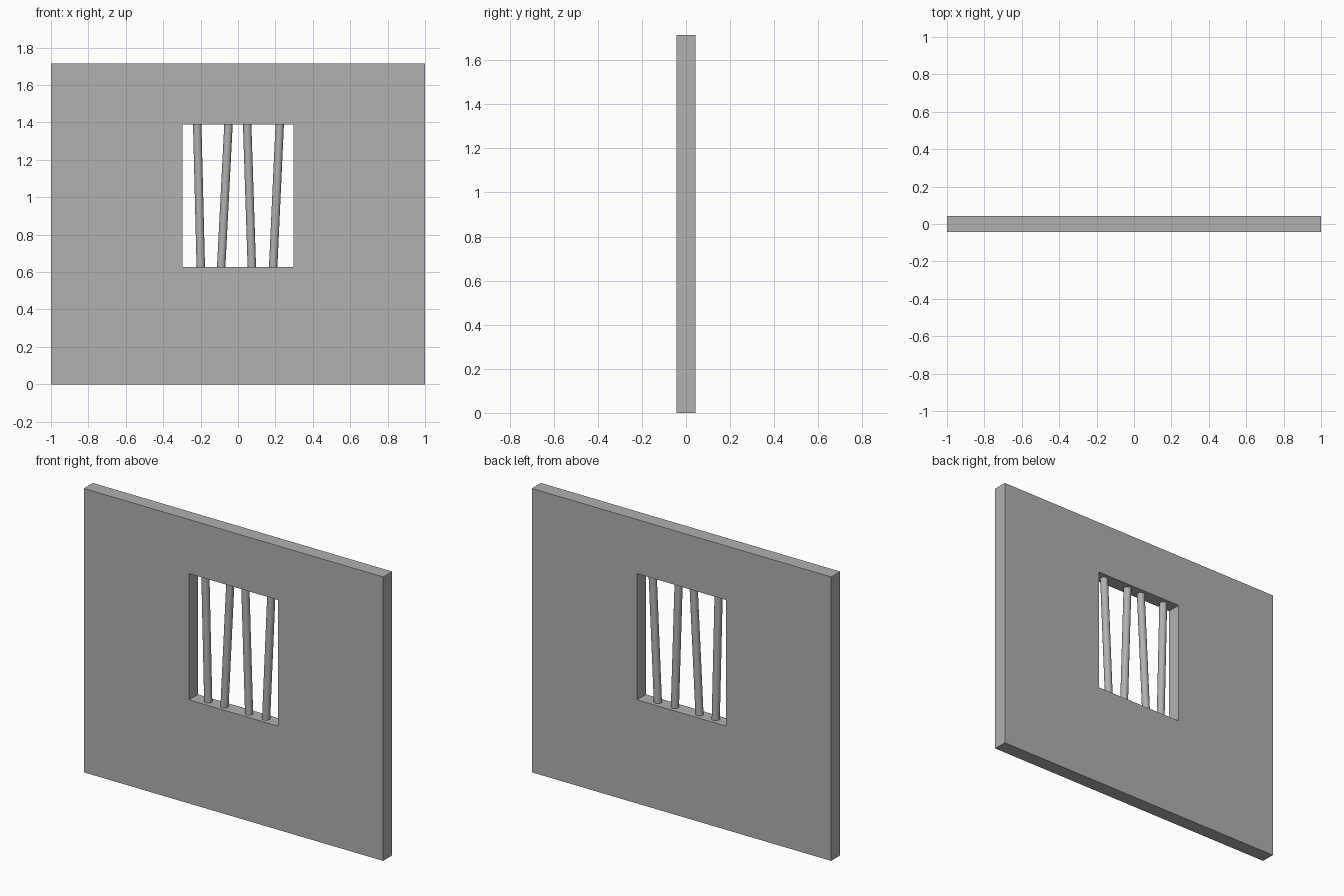
import bpy, bmesh
from mathutils import Vector

if "Cube" in bpy.data.objects:
    bpy.data.objects.remove(bpy.data.objects["Cube"])

HALF_T = 0.043
Z_LOW, Z_HIGH = 0.626, 1.388
BAR_R = 0.0225

# Dark grey shared by wall and bars
grey = bpy.data.materials.new("dark_grey")
grey.diffuse_color = (0.44, 0.44, 0.44, 1)
grey.use_nodes = True
grey.node_tree.nodes["Principled BSDF"].inputs["Base Color"].default_value = grey.diffuse_color


# Wall: 3 x 3 panel grid with the middle cell left open, extruded to thickness
def build_wall():
    xs = (-1, -0.297, 0.297, 1)
    zs = (0, Z_LOW, Z_HIGH, 1.715)
    bm = bmesh.new()
    grid = [[bm.verts.new((x, -HALF_T, z)) for x in xs] for z in zs]
    for r in range(3):
        for c in range(3):
            if (r, c) != (1, 1):
                bm.faces.new((grid[r][c], grid[r][c + 1],
                              grid[r + 1][c + 1], grid[r + 1][c]))
    ext = bmesh.ops.extrude_face_region(bm, geom=bm.faces[:], use_keep_orig=True)
    moved = [g for g in ext["geom"] if isinstance(g, bmesh.types.BMVert)]
    bmesh.ops.translate(bm, verts=moved, vec=(0, 2 * HALF_T, 0))
    bmesh.ops.recalc_face_normals(bm, faces=bm.faces[:])
    mesh = bpy.data.meshes.new("wall")
    bm.to_mesh(mesh)
    bm.free()
    mesh.materials.append(grey)
    bpy.context.collection.objects.link(bpy.data.objects.new("wall", mesh))


# Window bar: round rod leaning sideways, its ends sunk slightly into the wall
def build_bar(name, x_bottom, x_top):
    a, b = Vector((x_bottom, 0, Z_LOW)), Vector((x_top, 0, Z_HIGH))
    axis = b - a
    bpy.ops.mesh.primitive_cylinder_add(
        vertices=24, radius=BAR_R, depth=axis.length + 0.01,
        location=(a + b) / 2, rotation=axis.to_track_quat('Z', 'Y').to_euler())
    bar = bpy.context.object
    bar.name = name
    bar.data.materials.append(grey)
    bpy.ops.object.shade_smooth_by_angle()


build_wall()
bars = [(-0.199, -0.218), (-0.09, -0.051), (0.074, 0.049), (0.188, 0.223)]
for i, (low, high) in enumerate(bars, 1):
    build_bar(f"window_bar_{i}", low, high)
